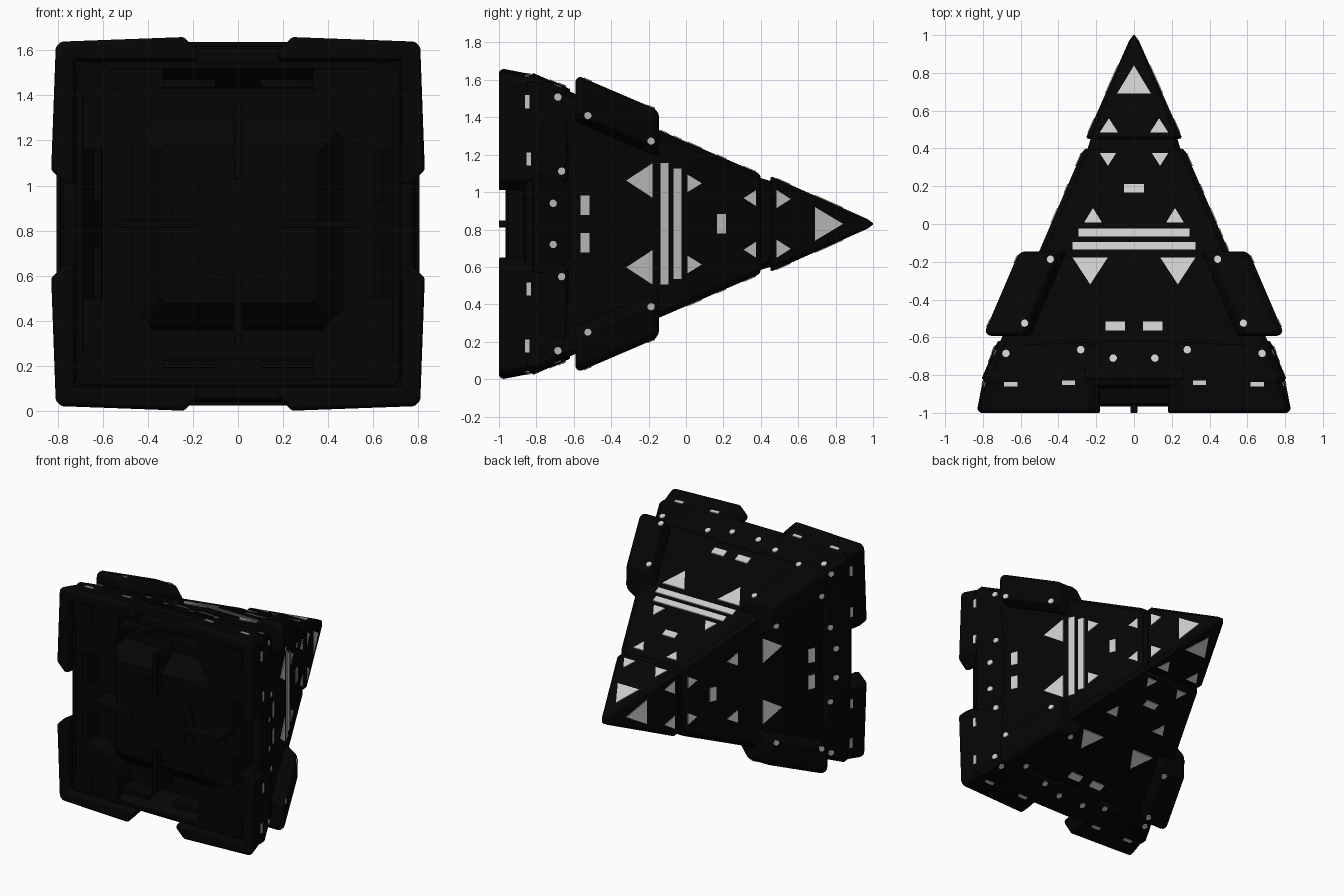
import bpy, bmesh, math

if "Cube" in bpy.data.objects:
    bpy.data.objects.remove(bpy.data.objects["Cube"])

CZ = 0.83  # height of the long axis


def material(name, rgb):
    m = bpy.data.materials.new(name)
    m.diffuse_color = (*rgb, 1)
    m.use_nodes = True
    m.node_tree.nodes["Principled BSDF"].inputs["Base Color"].default_value = m.diffuse_color
    return m


BLACK = material("hull_black", (0.0015, 0.0015, 0.0015))
GREY = material("light_grey", (0.6, 0.6, 0.6))


def place(u, y, h, k):
    """Side-local point (u across, y along axis, h outwards) on side k."""
    a = k * math.pi / 2
    return (u * math.cos(a) + h * math.sin(a), y,
            CZ - u * math.sin(a) + h * math.cos(a))


def loft(bm, sections, k=0):
    """Closed solid through equally sized loops of (u, y, h) points."""
    rings = [[bm.verts.new(place(*p, k)) for p in s] for s in sections]
    n = len(rings[0])
    for a, b in zip(rings, rings[1:]):
        for i in range(n):
            bm.faces.new((a[i], a[(i + 1) % n], b[(i + 1) % n], b[i]))
    bm.faces.new(rings[0][::-1])
    bm.faces.new(rings[-1])


def finish(bm, name, mat, bevel=0):
    bmesh.ops.recalc_face_normals(bm, faces=bm.faces)
    me = bpy.data.meshes.new(name)
    bm.to_mesh(me)
    bm.free()
    me.materials.append(mat)
    ob = bpy.data.objects.new(name, me)
    bpy.context.collection.objects.link(ob)
    if bevel:
        mod = ob.modifiers.new("soft_edges", 'BEVEL')
        mod.width, mod.segments, mod.limit_method = bevel, 2, 'ANGLE'
    bpy.ops.object.select_all(action='DESELECT')
    bpy.context.view_layer.objects.active = ob
    ob.select_set(True)
    bpy.ops.object.shade_smooth_by_angle(angle=math.radians(30))


def around(name, lofts, bevel=0, mat=BLACK, sides=range(4)):
    """Repeat solids on the given sides (0 top, 1 right, 2 bottom, 3 left)."""
    bm = bmesh.new()
    for k in sides:
        for s in lofts:
            loft(bm, s, k)
    finish(bm, name, mat, bevel)


def square(y, r):
    """Square cross-section with cut corners."""
    c = min(0.03, r * 0.35)
    q = r - c
    return [(x, y, h) for x, h in ((-q, r), (q, r), (r, q), (r, -q),
                                   (q, -r), (-q, -r), (-r, -q), (-r, q))]


# surface heights of the sloping sides
def hull_h(u, y):
    return 0.44 - 0.434 * y


def tip_h(u, y):
    return 0.456 - 0.443 * y


def bridge_h(u, y):
    return hull_h(u, y) + 0.012


def armor_h(u, y):
    return 0.545 - 0.428 * y


def shell_o(y):
    return 0.795 - (y + 0.8) * (0.194 if y < -0.8 else 0.368)


def shell_h(u, y):
    return shell_o(y) - 0.036 * (abs(u) - 0.24)


# pyramid hull: raised centre block, trench and rim in front, groove near tip
profile = [(-0.94, 0.33), (-0.94, 0.35), (-0.81, 0.47), (-0.81, 0.60),
           (-0.95, 0.685), (-0.96, 0.69), (-0.96, 0.715), (-0.95, 0.725),
           (-0.87, 0.725), (-0.86, 0.775), (-0.845, 0.787),
           (-0.81, 0.79), (0.38, 0.275), (0.395, 0.262), (0.40, 0.245),
           (0.45, 0.23), (0.452, 0.248), (0.462, 0.252), (0.97, 0.026),
           (1.0, 0.004)]
bm = bmesh.new()
loft(bm, [square(y, r) for y, r in profile])
finish(bm, "pyramid_hull", BLACK)


# corner shells of the base, leaving a notch in the middle of each side
def shell_loop(y, o, i):
    return [(u, y, h) for u, h in (
        (0.18, o - 0.06), (0.24, o), (o - 0.045, o - 0.02),
        (o - 0.02, o - 0.045), (o, 0.24), (o - 0.06, 0.18), (i, 0.18),
        (i, i), (0.18, i))]


around("base_corner_shell", [[shell_loop(y, o, i) for y, o, i in (
    (-1.0, 0.815, 0.735), (-0.98, 0.83, 0.725), (-0.86, 0.807, 0.71),
    (-0.8, 0.795, 0.65), (-0.645, 0.738, 0.62), (-0.625, 0.71, 0.6))]], 0.008)


def plate(points, height, up, down):
    return [[(u, y, height(u, y) + d) for u, y in points] for d in (-down, up)]


# raised strip bridging the notch
around("notch_bridge", [plate([(-0.26, -0.82), (0.26, -0.82), (0.26, -0.68),
                               (0.18, -0.62), (-0.18, -0.62), (-0.26, -0.68)],
                              bridge_h, 0, 0.03)], 0.005)


# armour wrapped around the four slanting edges
def armor_loop(y, d):
    o = armor_h(0, y) - d
    b, i, c = o - 0.25 + d, hull_h(0, y) - 0.05, 0.035
    return [(u, y, h) for u, h in (
        (b, i), (b, i + 0.07), (b + 0.05, o), (o - c, o), (o, o - c),
        (o, b + 0.05), (i + 0.07, b), (i, b), (i, i))]


around("edge_armor", [[armor_loop(y, d) for y, d in (
    (-0.592, 0.03), (-0.57, 0), (-0.165, 0), (-0.145, 0.02))]], 0.012)


# front details: corner pads, ribs, bars and central disc
def disc(cu, ch, r, y0, y1, n=40):
    ring = [(cu + r * math.cos(2 * math.pi * i / n),
             ch + r * math.sin(2 * math.pi * i / n)) for i in range(n)]
    return [[(u, y, h) for u, h in ring] for y in (y0, y1)]


def box(u0, u1, h0, h1, y0, y1):
    return [[(u, y, h) for u, h in ((u0, h0), (u1, h0), (u1, h1), (u0, h1))]
            for y in (y0, y1)]


arc = [(0.63 + 0.3 * math.cos(t), 0.63 + 0.3 * math.sin(t))
       for t in [math.radians(112 + i * 226 / 20) for i in range(21)]]
pad = [(min(u, 0.74), min(h, 0.74)) for u, h in arc] + [(0.74, 0.74)]
around("front_corner_pad", [[[(u, y, h) for u, h in pad]
                             for y in (-0.79, -0.955)],
                            disc(0.63, 0.63, 0.085, -0.9, -0.97)])
around("front_rib", [box(-0.018, 0.018, 0.2, 0.53, -0.8, -1.0)], 0.004)
around("front_bar", [box(s * 0.23 - 0.13, s * 0.23 + 0.13, 0.605, 0.64,
                         -0.8, -0.94) for s in (-1, 1)], 0.004)
bm = bmesh.new()
loft(bm, disc(0, 0, 0.3, -0.9, -0.95))
loft(bm, disc(0, 0, 0.24, -0.9, -0.965))
finish(bm, "front_disc", BLACK)


# painted markings on each side
def rect(u, y, a, b):
    return [(u - a, y - b), (u + a, y - b), (u + a, y + b), (u - a, y + b)]


def tri(u, base, tip, half):
    return [(u - half, base), (u + half, base), (u, tip)]


def dot(u, y, r=0.02):
    return [(u + r * math.cos(i * math.pi / 6), y + r * math.sin(i * math.pi / 6))
            for i in range(12)]


tris = [(tri(0, 0.69, 0.84, 0.09), tip_h)]
rects = [(rect(0, 0.19, 0.052, 0.023), hull_h)]
stripes = [(rect(0, -0.045, 0.295, 0.021), hull_h),
           (rect(0, -0.115, 0.325, 0.021), hull_h)]
dots = []
for s in (-1, 1):
    tris += [(tri(s * 0.133, 0.485, 0.56, 0.048), tip_h),
             (tri(s * 0.138, 0.375, 0.308, 0.043), hull_h),
             (tri(s * 0.217, 0.008, 0.085, 0.047), hull_h),
             (tri(s * 0.232, -0.178, -0.32, 0.093), hull_h)]
    rects += [(rect(s * 0.1, -0.54, 0.052, 0.024), hull_h),
              (rect(s * 0.347, -0.84, 0.035, 0.012), shell_h),
              (rect(s * 0.653, -0.848, 0.035, 0.012), shell_h)]
    dots += [(dot(s * 0.442, -0.187), armor_h), (dot(s * 0.578, -0.525), armor_h),
             (dot(s * 0.282, -0.665), shell_h), (dot(s * 0.678, -0.685), shell_h),
             (dot(s * 0.11, -0.71), bridge_h)]
for name, items, sides in (("triangle_marking", tris, range(4)),
                           ("panel_marking", rects, range(4)),
                           ("stripe_marking", stripes, (0, 1)),
                           ("round_light", dots, range(4))):
    around(name, [plate(p, h, 0.005, 0.004) for p, h in items], 0, GREY, sides)
